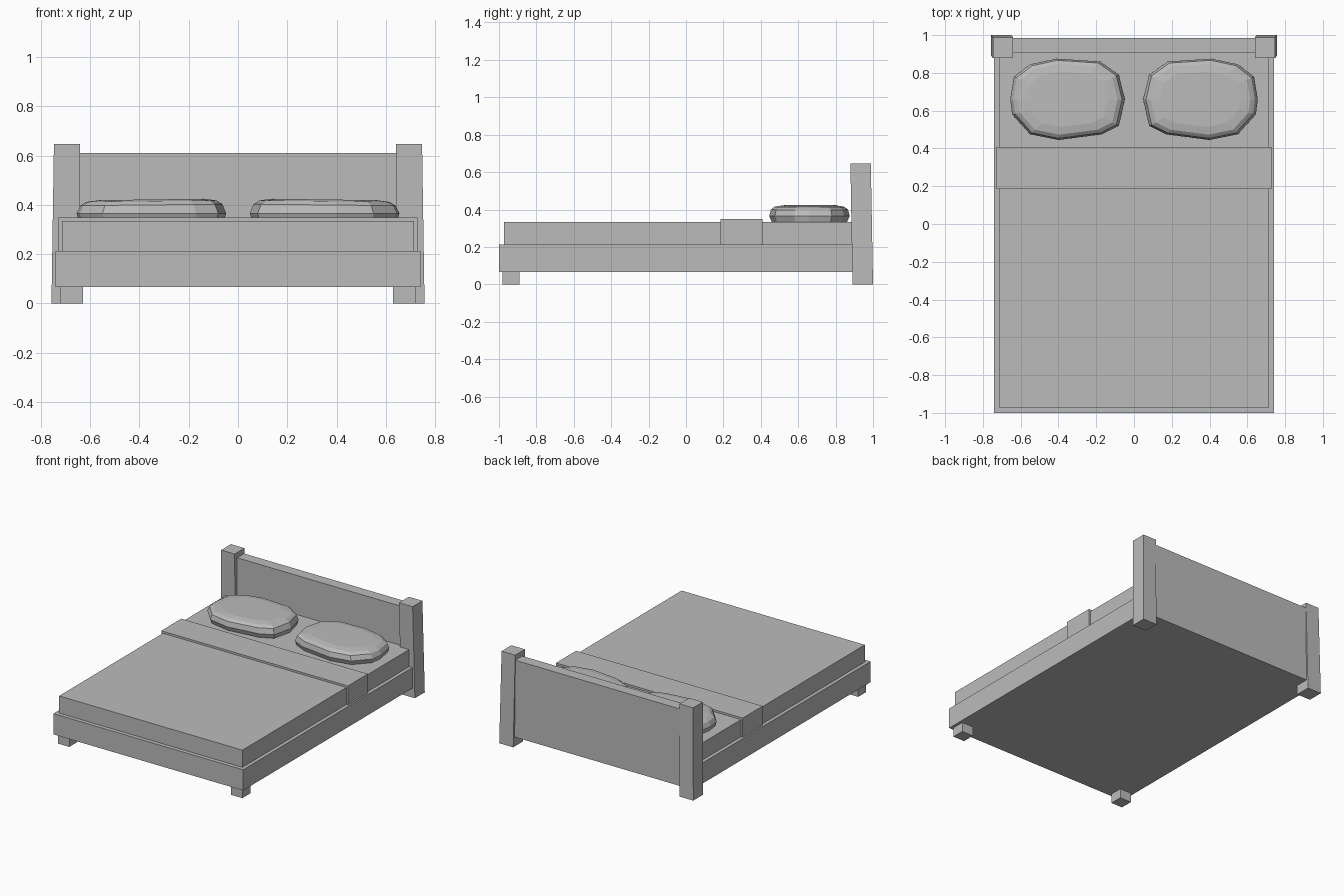
import bpy, bmesh
from mathutils import Vector

old = bpy.data.objects.get("Cube")
if old:
    bpy.data.objects.remove(old, do_unlink=True)

GREY = (0.5, 0.5, 0.5, 1.0)
grey = bpy.data.materials.new("plain grey")
grey.use_nodes = True
grey.diffuse_color = GREY
grey.node_tree.nodes["Principled BSDF"].inputs["Base Color"].default_value = GREY


def loft(name, rings):
    """Skin a stack of matching rings, listed from bottom to top, and cap both ends."""
    bm = bmesh.new()
    loops = [[bm.verts.new(p) for p in ring] for ring in rings]
    count = len(loops[0])
    for low, high in zip(loops, loops[1:]):
        for i in range(count):
            j = (i + 1) % count
            bm.faces.new((low[i], low[j], high[j], high[i]))
    bm.faces.new(loops[0])
    bm.faces.new(loops[-1])
    bmesh.ops.recalc_face_normals(bm, faces=bm.faces)
    mesh = bpy.data.meshes.new(name)
    bm.to_mesh(mesh)
    bm.free()
    mesh.materials.append(grey)
    obj = bpy.data.objects.new(name, mesh)
    bpy.context.collection.objects.link(obj)
    return obj


def rect(x, y, z):
    return [(x[0], y[0], z), (x[1], y[0], z), (x[1], y[1], z), (x[0], y[1], z)]


def box(name, x, y, z):
    return loft(name, [rect(x, y, z[0]), rect(x, y, z[1])])


# Frame, mattress, headboard and folded blanket band
box("bed_frame", (-0.74, 0.74), (-1.0, 0.93), (0.067, 0.213))
box("mattress", (-0.715, 0.715), (-0.972, 0.92), (0.2, 0.334))
box("headboard", (-0.7, 0.7), (0.907, 0.985), (0.067, 0.61))
box("blanket_fold", (-0.728, 0.728), (0.185, 0.408), (0.205, 0.348))

# Front feet and leaning headboard posts
for side, label in ((1, "left"), (-1, "right")):
    box("front_foot_" + label, (side * 0.63, side * 0.72), (-0.98, -0.89), (0, 0.08))
    loft("headboard_post_" + label, [
        rect((side * 0.648, side * 0.757), (0.89, 1.0), 0),
        rect((side * 0.641, side * 0.747), (0.879, 0.988), 0.647)])

# Faceted pillows: an outline scaled through several heights
outline = [(-0.305, 0.0), (-0.285, 0.12), (-0.2, 0.185), (-0.06, 0.215),
           (0.17, 0.2), (0.27, 0.13), (0.302, 0.0), (0.27, -0.14),
           (0.18, -0.185), (-0.05, -0.215), (-0.2, -0.185), (-0.295, -0.08)]
# (height, width scale, depth scale, slope along x)
levels = [(0.3, 0.88, 0.86, 0), (0.335, 0.97, 0.94, 0), (0.365, 1.0, 1.0, 0),
          (0.4, 0.95, 0.96, 0.01), (0.415, 0.87, 0.87, 0.01), (0.422, 0.7, 0.68, 0.01)]
for side, label in ((1, "left"), (-1, "right")):
    centre = Vector((side * 0.35, 0.66, 0))
    rings = []
    for z, sx, sy, slope in levels:
        rings.append([centre + Vector((-side * x * sx, y * sy, z + slope * x))
                      for x, y in outline])
    loft("pillow_" + label, rings)
